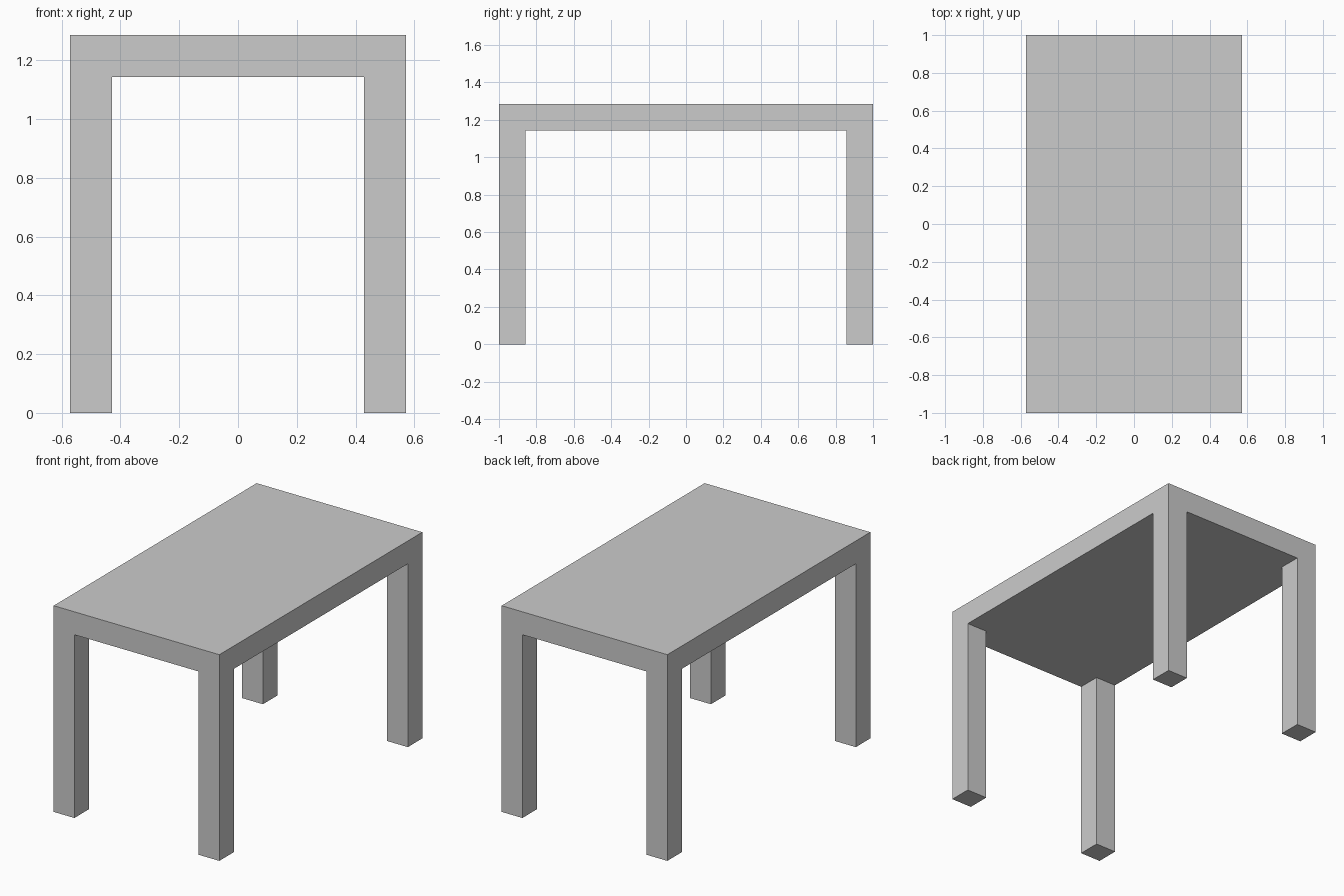
import bpy, bmesh
from mathutils import Matrix, Vector

if "Cube" in bpy.data.objects:
    bpy.data.objects.remove(bpy.data.objects["Cube"])

U = 1 / 7                              # leg width and slab thickness
W, L, H = 8 * U, 14 * U, 9 * U         # overall size

bm = bmesh.new()

# Tabletop slab
bmesh.ops.create_cube(
    bm, size=1,
    matrix=Matrix.Translation((0, 0, H - U / 2)) @ Matrix.Diagonal((W, L, U, 1)))

# Cut lines marking the leg footprints
for axis, half in ((0, W / 2), (1, L / 2)):
    for side in (-1, 1):
        co, no = Vector(), Vector()
        co[axis] = side * (half - U)
        no[axis] = 1
        bmesh.ops.bisect_plane(bm, geom=bm.verts[:] + bm.edges[:] + bm.faces[:],
                               plane_co=co, plane_no=no)

# Legs pulled down from the four underside corners
bm.normal_update()
corners = []
for f in bm.faces:
    c = f.calc_center_median()
    if f.normal.z < -0.9 and abs(c.x) > W / 2 - U and abs(c.y) > L / 2 - U:
        corners.append(f)
feet = bmesh.ops.extrude_discrete_faces(bm, faces=corners)["faces"]
for v in {v for f in feet for v in f.verts}:
    v.co.z = 0

bmesh.ops.recalc_face_normals(bm, faces=bm.faces[:])
mesh = bpy.data.meshes.new("table")
bm.to_mesh(mesh)
bm.free()
bpy.context.collection.objects.link(bpy.data.objects.new("table", mesh))
